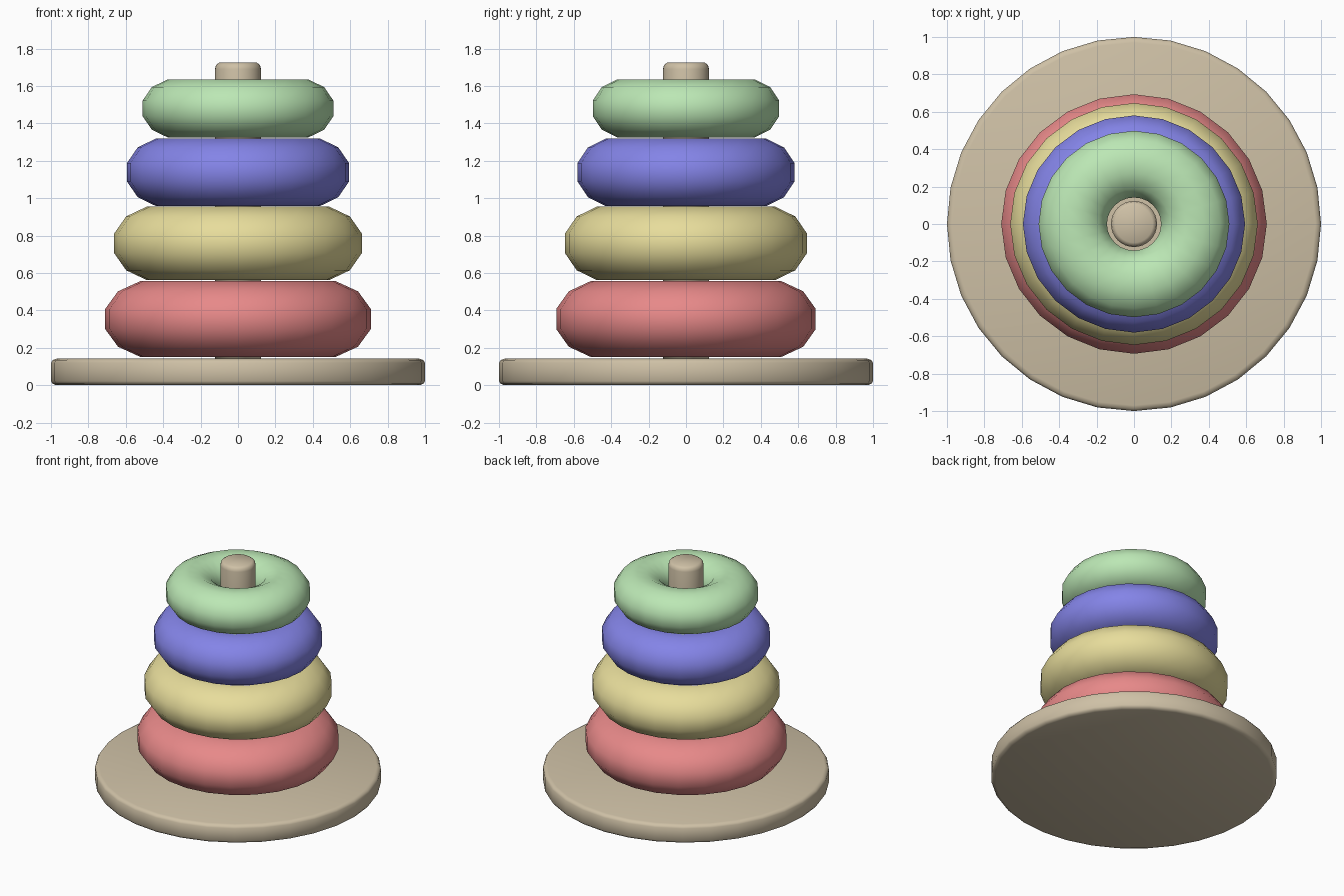
import bpy, bmesh
from math import cos, sin, pi

if "Cube" in bpy.data.objects:
    bpy.data.objects.remove(bpy.data.objects["Cube"])


def material(name, rgb):
    m = bpy.data.materials.new(name)
    m.diffuse_color = (*rgb, 1)
    m.use_nodes = True
    m.node_tree.nodes["Principled BSDF"].inputs["Base Color"].default_value = m.diffuse_color
    return m


def lathe(name, profile, sides, mat, closed=False, y_scale=1.0):
    """Revolve an (r, z) profile about z; open profiles get flat end caps."""
    bm = bmesh.new()
    rings = [[bm.verts.new((r * cos(2 * pi * i / sides),
                            y_scale * r * sin(2 * pi * i / sides), z))
              for i in range(sides)] for r, z in profile]
    n = len(rings)
    for k in range(n if closed else n - 1):
        a, b = rings[k], rings[(k + 1) % n]
        for i in range(sides):
            j = (i + 1) % sides
            bm.faces.new((a[i], a[j], b[j], b[i]))
    if not closed:
        bm.faces.new(rings[0][::-1])
        bm.faces.new(rings[-1])
    bmesh.ops.recalc_face_normals(bm, faces=bm.faces)
    me = bpy.data.meshes.new(name)
    bm.to_mesh(me)
    bm.free()
    me.shade_smooth()
    me.materials.append(mat)
    ob = bpy.data.objects.new(name, me)
    bpy.context.collection.objects.link(ob)
    return ob


wood = material("wood", (0.62, 0.53, 0.38))

# Round base plate and centre peg with softened rims
lathe("base", [(0.97, 0.0), (0.99, 0.007), (1.0, 0.022), (1.0, 0.12),
               (0.99, 0.135), (0.97, 0.142)], 32, wood)
lathe("peg", [(0.123, 0.13), (0.123, 1.69), (0.118, 1.712), (0.1, 1.725)],
      32, wood)

# Stacked rings: outer radius, inner radius, bottom, top
rings = [
    ("red_ring", 0.71, 0.20, 0.152, 0.556, (0.80, 0.25, 0.25)),
    ("yellow_ring", 0.662, 0.185, 0.562, 0.955, (0.80, 0.72, 0.33)),
    ("blue_ring", 0.594, 0.165, 0.957, 1.320, (0.23, 0.23, 0.80)),
    ("green_ring", 0.51, 0.145, 1.325, 1.635, (0.50, 0.80, 0.46)),
]
SEG = 12
for name, outer, inner, low, high, rgb in rings:
    centre, half_w = (outer + inner) / 2, (outer - inner) / 2
    mid, half_h = (low + high) / 2, (high - low) / 2
    k = 1 / cos(pi / SEG)   # flat sides touch the measured limits
    section = [(centre + k * half_w * cos(2 * pi * (i + 0.5) / SEG),
                mid + k * half_h * sin(2 * pi * (i + 0.5) / SEG))
               for i in range(SEG)]
    # keep the outermost flat exactly on the measured outer radius
    section = [(min(r, outer), z) for r, z in section]
    lathe(name, section, 24, material(name, rgb), True, 0.977)
